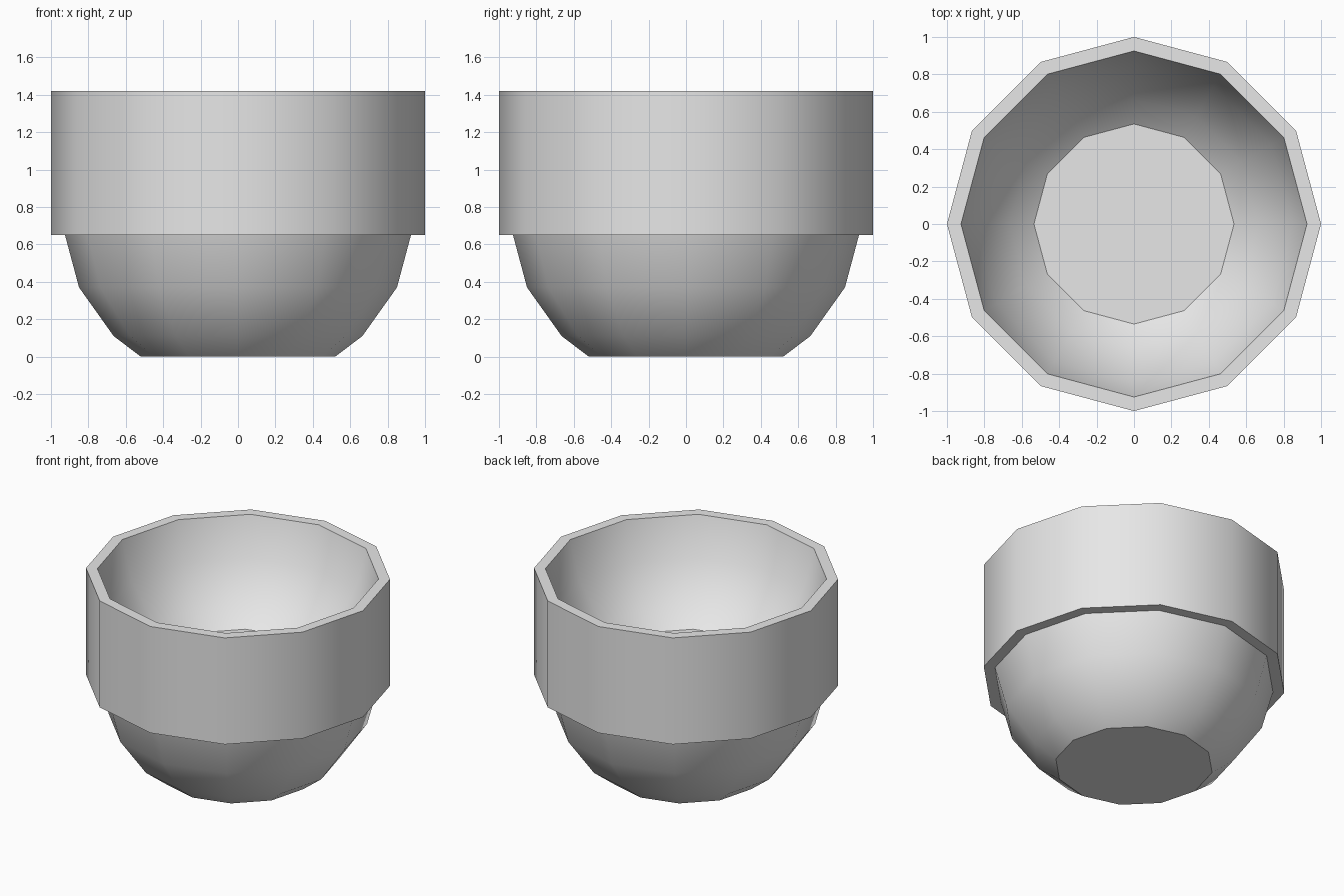
import bpy
import bmesh
from math import cos, sin, tau, radians

cube = bpy.data.objects.get("Cube")
if cube:
    bpy.data.objects.remove(cube, do_unlink=True)

SIDES = 12

# Plain grey clay
grey = bpy.data.materials.new("light grey")
grey.use_nodes = True
colour = (0.8, 0.8, 0.8, 1)
grey.diffuse_color = colour
grey.node_tree.nodes["Principled BSDF"].inputs["Base Color"].default_value = colour


def lathe(name, profile):
    """Spin (radius, height) points about z, closing both ends with a flat disc."""
    bm = bmesh.new()
    rings = [[bm.verts.new((r * cos(tau * i / SIDES), r * sin(tau * i / SIDES), z))
              for i in range(SIDES)] for r, z in profile]
    for low, high in zip(rings, rings[1:]):
        for i in range(SIDES):
            j = (i + 1) % SIDES
            bm.faces.new((low[i], low[j], high[j], high[i]))
    bm.faces.new(rings[0][::-1])
    bm.faces.new(rings[-1])
    mesh = bpy.data.meshes.new(name)
    bm.to_mesh(mesh)
    bm.free()
    mesh.materials.append(grey)
    obj = bpy.data.objects.new(name, mesh)
    bpy.context.collection.objects.link(obj)
    bpy.ops.object.select_all(action='DESELECT')
    obj.select_set(True)
    bpy.context.view_layer.objects.active = obj
    bpy.ops.object.shade_smooth_by_angle(angle=radians(34))
    return obj


# Rounded underside, stepped collar, rim, then the hollow down to its floor
underside = [(0.52, 0), (0.665, 0.11), (0.85, 0.37), (0.925, 0.65)]
collar = [(1, 0.65), (1, 1.42)]
hollow = [(0.925, 1.42), (0.85, 1.14), (0.665, 0.875), (0.535, 0.77)]
lathe("stepped_bowl", underside + collar + hollow)
